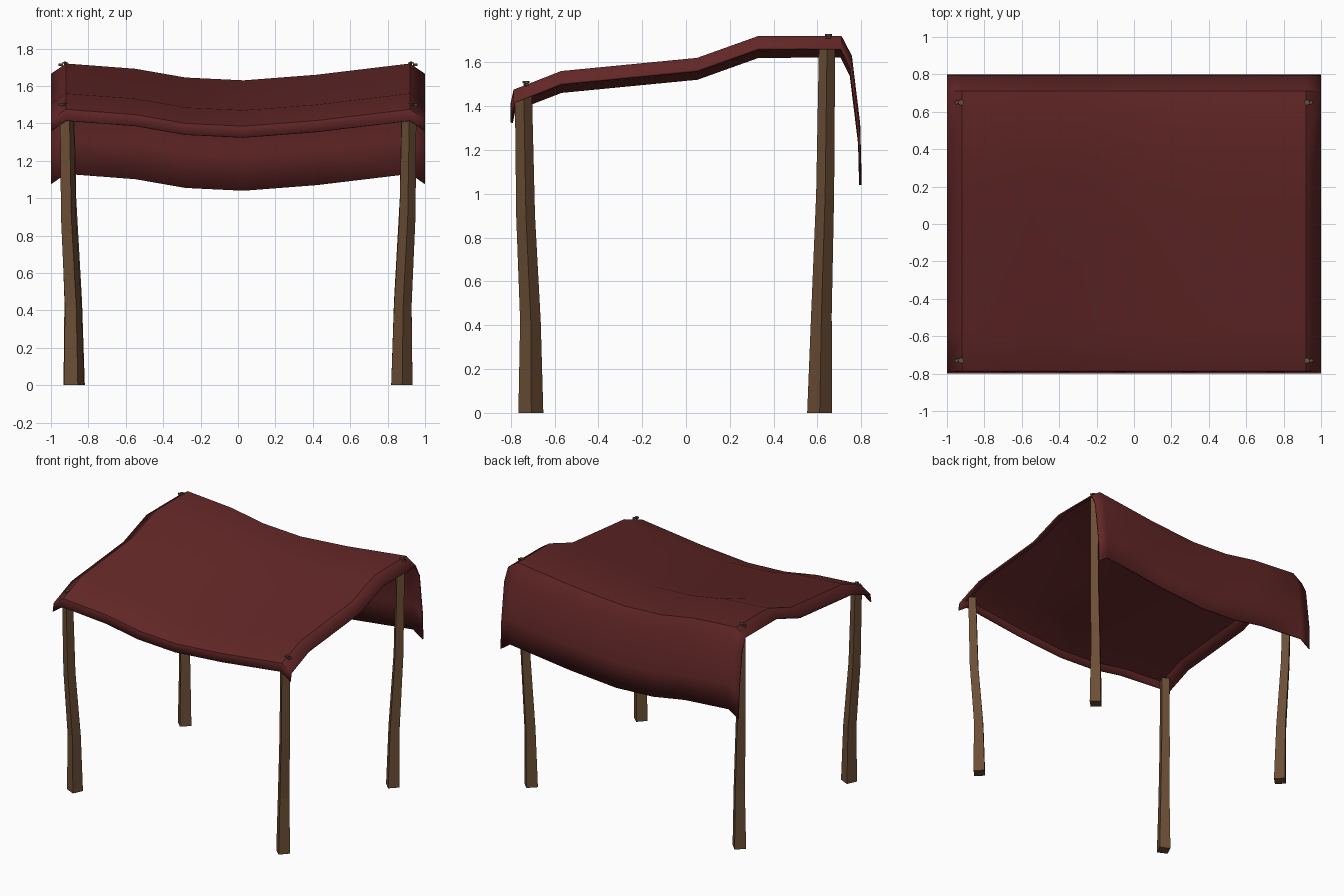
import bpy, bmesh, math
from mathutils import Matrix, Vector

cube = bpy.data.objects.get("Cube")
if cube:
    bpy.data.objects.remove(cube, do_unlink=True)


def make_material(name, rgb):
    mat = bpy.data.materials.new(name)
    mat.use_nodes = True
    mat.diffuse_color = (*rgb, 1)
    bsdf = mat.node_tree.nodes["Principled BSDF"]
    bsdf.inputs["Base Color"].default_value = (*rgb, 1)
    bsdf.inputs["Roughness"].default_value = 0.9
    return mat


cloth_red = make_material("dark red cloth", (0.125, 0.02, 0.02))
wood_brown = make_material("brown wood", (0.15, 0.077, 0.037))
nail_metal = make_material("tarnished metal", (0.11, 0.085, 0.045))


def add_object(name, bm, mat):
    bmesh.ops.recalc_face_normals(bm, faces=bm.faces)
    mesh = bpy.data.meshes.new(name)
    bm.to_mesh(mesh)
    bm.free()
    mesh.materials.append(mat)
    obj = bpy.data.objects.new(name, mesh)
    bpy.context.collection.objects.link(obj)
    return obj


# Canopy: the slope profile (y, z) swept along the sagging profile (x, drop)
slope = [(-0.80, 1.415), (-0.787, 1.475), (-0.57, 1.56), (0.05, 1.62), (0.33, 1.72),
         (0.71, 1.72), (0.757, 1.63), (0.795, 1.32), (0.80, 1.13)]
sag = [(-1, -0.055), (-0.92, 0), (-0.55, -0.028), (-0.28, -0.075), (0.03, -0.09),
       (0.42, -0.06), (0.92, 0), (1, -0.055)]
bm = bmesh.new()
grid = [[bm.verts.new((x, y, z + drop)) for x, drop in sag] for y, z in slope]
for near, far in zip(grid, grid[1:]):
    for i in range(len(sag) - 1):
        bm.faces.new((near[i], near[i + 1], far[i + 1], far[i]))
canopy = add_object("canopy", bm, cloth_red)
if canopy.data.polygons[len(canopy.data.polygons) // 2].normal.z < 0:
    canopy.data.flip_normals()
thick = canopy.modifiers.new("cloth thickness", "SOLIDIFY")
thick.thickness = 0.01
thick.offset = -1
bpy.context.view_layer.objects.active = canopy
canopy.select_set(True)
bpy.ops.object.shade_smooth_by_angle(angle=math.radians(30))


# Posts: bent, tapering square timbers
def post(name, side, rings, turn):
    bm = bmesh.new()
    loops = []
    for x, y, z, half in rings:
        angles = [math.radians(turn + 90 * k) for k in range(4)]
        loops.append([bm.verts.new((side * x + half * math.cos(a), y + half * math.sin(a), z))
                      for a in angles])
    for low, high in zip(loops, loops[1:]):
        for k in range(4):
            n = (k + 1) % 4
            bm.faces.new((low[k], low[n], high[n], high[k]))
    bm.faces.new(loops[0])
    bm.faces.new(loops[-1])
    add_object(name, bm, wood_brown)


front_rings = [(0.876, -0.708, 0, 0.057), (0.881, -0.71, 0.42, 0.047),
               (0.906, -0.732, 0.9, 0.043), (0.915, -0.742, 1.465, 0.039)]
back_rings = [(0.876, 0.61, 0, 0.057), (0.881, 0.618, 0.45, 0.047),
              (0.906, 0.635, 1.0, 0.041), (0.915, 0.644, 1.7, 0.037)]


# Nails: a short shank with a flat head, and a small bent tip beside it
def nail(name, x, y, z):
    bm = bmesh.new()
    for radius, height, centre in ((0.006, 0.04, z), (0.016, 0.008, z + 0.015)):
        bmesh.ops.create_cone(bm, cap_ends=True, segments=6, radius1=radius, radius2=radius,
                              depth=height, matrix=Matrix.Translation((x, y, centre)))
    out = math.copysign(0.022, x)
    tip = Matrix.Translation(Vector((x + out, y, z + 0.004))) @ Matrix.Rotation(0.5, 4, "Z")
    bmesh.ops.create_cube(bm, size=1, matrix=tip @ Matrix.Diagonal((0.02, 0.016, 0.012, 1)))
    add_object(name, bm, nail_metal)


for side, label in ((1, "left"), (-1, "right")):
    post("front_" + label + "_post", side, front_rings, 2 if side > 0 else 20)
    post("back_" + label + "_post", side, back_rings, 0)
    nail("front_" + label + "_nail", side * 0.925, -0.73, 1.495)
    nail("back_" + label + "_nail", side * 0.925, 0.65, 1.71)
